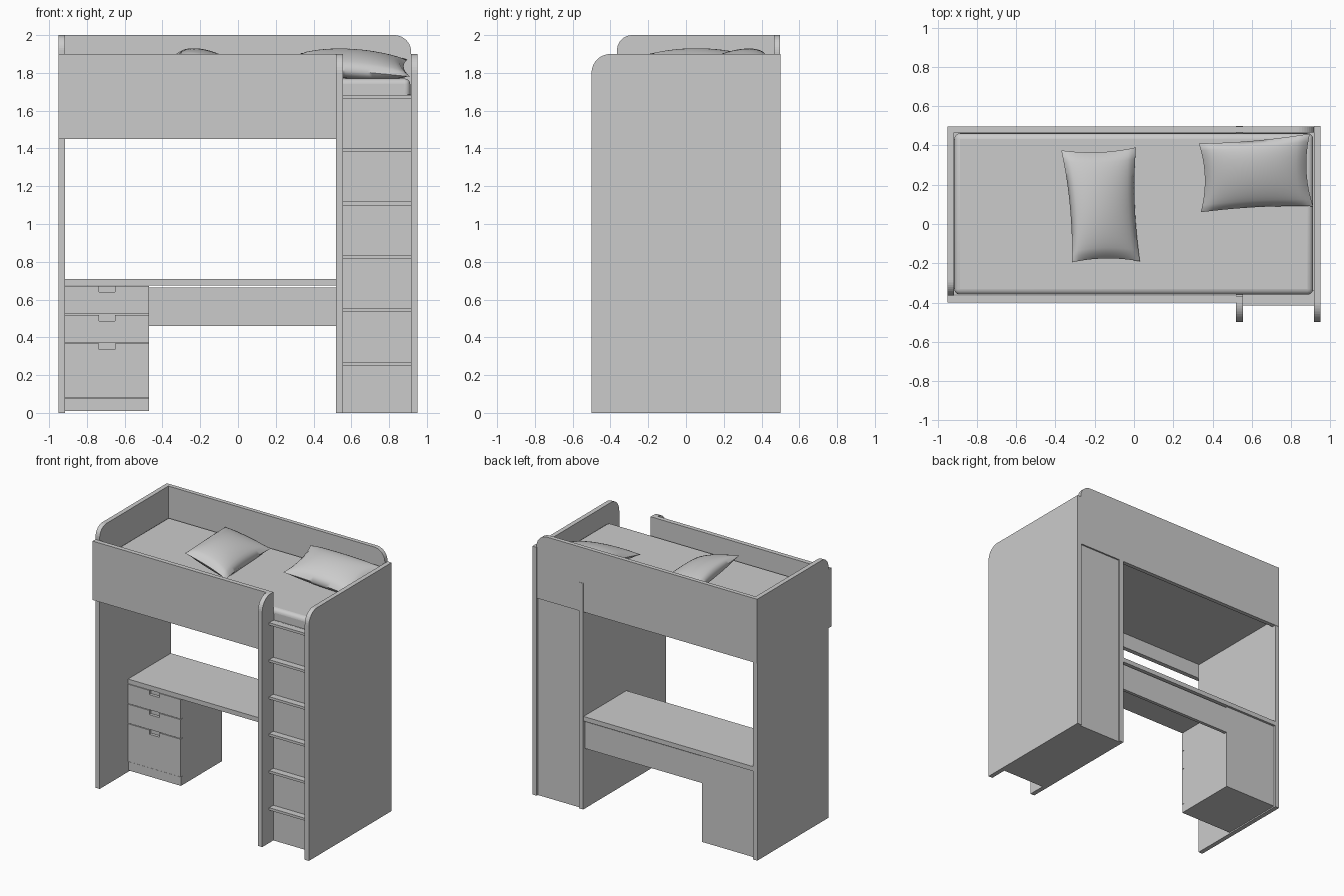
import bpy, bmesh, math
from mathutils import Vector

if "Cube" in bpy.data.objects:
    bpy.data.objects.remove(bpy.data.objects["Cube"])


def finish(bm, name):
    bmesh.ops.recalc_face_normals(bm, faces=bm.faces[:])
    me = bpy.data.meshes.new(name)
    bm.to_mesh(me)
    bm.free()
    ob = bpy.data.objects.new(name, me)
    bpy.context.collection.objects.link(ob)
    return ob


def smooth(ob, angle=35):
    bpy.ops.object.select_all(action='DESELECT')
    bpy.context.view_layer.objects.active = ob
    ob.select_set(True)
    bpy.ops.object.shade_smooth_by_angle(angle=math.radians(angle))


def board(name, pts, axis, a, b):
    """Extrude a 2D profile from a to b: axis 'x' uses (y, z), axis 'y' uses (x, z)."""
    bm = bmesh.new()
    place = (lambda p, d: (d, p[0], p[1])) if axis == 'x' else (lambda p, d: (p[0], d, p[1]))
    face = bm.faces.new([bm.verts.new(place(p, a)) for p in pts])
    ext = bmesh.ops.extrude_face_region(bm, geom=[face])
    move = Vector(place((0, 0), b - a))
    bmesh.ops.translate(bm, verts=[v for v in ext['geom'] if isinstance(v, bmesh.types.BMVert)], vec=move)
    return finish(bm, name)


def box(name, x0, x1, y0, y1, z0, z1):
    return board(name, [(x0, z0), (x1, z0), (x1, z1), (x0, z1)], 'y', y0, y1)


def arc(cx, cz, r, start, end, n=10):
    return [(cx + r * math.cos(math.radians(start + (end - start) * i / n)),
             cz + r * math.sin(math.radians(start + (end - start) * i / n))) for i in range(n + 1)]


# Side panels, rounded at the upper front corner
board("right_side_panel", [(-0.5, 0), (0.5, 0), (0.5, 1.9)] + arc(-0.4, 1.8, 0.1, 90, 180),
      'x', 0.915, 0.95)
board("left_side_panel", [(-0.365, 0), (0.495, 0), (0.495, 2.0)] + arc(-0.285, 1.92, 0.08, 90, 180),
      'x', -0.95, -0.915)

# Partition: tall ladder post at the front, lower behind the bed rail
board("ladder_partition", [(-0.5, 0), (0.5, 0), (0.5, 1.73), (-0.366, 1.73), (-0.366, 1.9)]
      + arc(-0.4, 1.8, 0.1, 90, 180), 'x', 0.52, 0.555)

# Bed rails and base
board("back_rail", [(-0.95, 1.51), (0.917, 1.51)] + arc(0.827, 1.91, 0.09, 0, 90) + [(-0.95, 2.0)],
      'y', 0.465, 0.497)
box("front_rail", -0.95, 0.52, -0.4, -0.365, 1.45, 1.9)
box("bed_base", -0.915, 0.915, -0.36, 0.465, 1.56, 1.60)

# Closed cabinet behind the ladder
box("ladder_back_panel", 0.555, 0.915, -0.365, -0.335, 0, 1.685)
box("cabinet_back", 0.555, 0.915, 0.455, 0.485, 0.0, 1.56)
box("cabinet_floor", 0.555, 0.915, -0.335, 0.455, 0.0, 0.03)

# Ladder steps
for i in range(6):
    z = 0.25 + i * 0.283
    box(f"ladder_step_{i + 1}", 0.555, 0.915, -0.415, -0.365, z, z + 0.019)

# Desk
box("desk_top", -0.915, 0.52, -0.022, 0.495, 0.675, 0.71)
box("desk_modesty_panel", -0.47, 0.52, 0.455, 0.48, 0.46, 0.665)

# Drawer unit with notched grips
box("drawer_cabinet", -0.915, -0.47, 0.0, 0.48, 0.01, 0.673)
box("drawer_plinth", -0.915, -0.47, -0.018, 0.0, 0.01, 0.077)
for i, (z0, z1) in enumerate([(0.08, 0.368), (0.373, 0.518), (0.523, 0.671)]):
    board(f"drawer_front_{i + 1}",
          [(-0.915, z0), (-0.47, z0), (-0.47, z1), (-0.65, z1), (-0.65, z1 - 0.032),
           (-0.735, z1 - 0.032), (-0.735, z1), (-0.915, z1)], 'y', -0.022, 0.0)

# Mattress with soft edges
mattress = box("mattress", -0.915, 0.912, -0.36, 0.462, 1.60, 1.77)
bev = mattress.modifiers.new("soft_edges", 'BEVEL')
bev.width, bev.segments = 0.03, 4
smooth(mattress, 60)


def pillow(name, nw, ne, se, sw, bulge=0.08, n=20):
    """Cushion stretched between four corners, pinched edges, floor at the mattress."""
    nw, ne, se, sw = map(Vector, (nw, ne, se, sw))
    bm = bmesh.new()
    grids = []
    for side in (1, -1):
        grid = []
        for j in range(n + 1):
            for i in range(n + 1):
                u, v = 2 * i / n - 1, 2 * j / n - 1
                # edges bow inwards between the pointed corners
                pu = u * (1 - 0.09 * (1 - v * v))
                pv = v * (1 - 0.06 * (1 - u * u))
                s, t = (pu + 1) / 2, (pv + 1) / 2
                p = sw.lerp(se, s).lerp(nw.lerp(ne, s), t)
                p.z += side * bulge * ((1 - u * u) * (1 - v * v)) ** 0.5
                p.z = max(p.z, 1.762)
                grid.append(bm.verts.new(p))
        grids.append(grid)
    w = n + 1
    for grid in grids:
        for j in range(n):
            for i in range(n):
                k = j * w + i
                bm.faces.new((grid[k], grid[k + 1], grid[k + w + 1], grid[k + w]))
    bmesh.ops.remove_doubles(bm, verts=bm.verts[:], dist=0.0005)
    smooth(finish(bm, name), 60)


# Pillows
pillow("middle_pillow", (-0.37, 0.375, 1.87), (0.01, 0.39, 1.80), (0.03, -0.19, 1.79), (-0.315, -0.195, 1.90))
pillow("head_pillow", (0.33, 0.41, 1.905), (0.895, 0.46, 1.87), (0.912, 0.09, 1.78), (0.34, 0.06, 1.83), 0.07)
